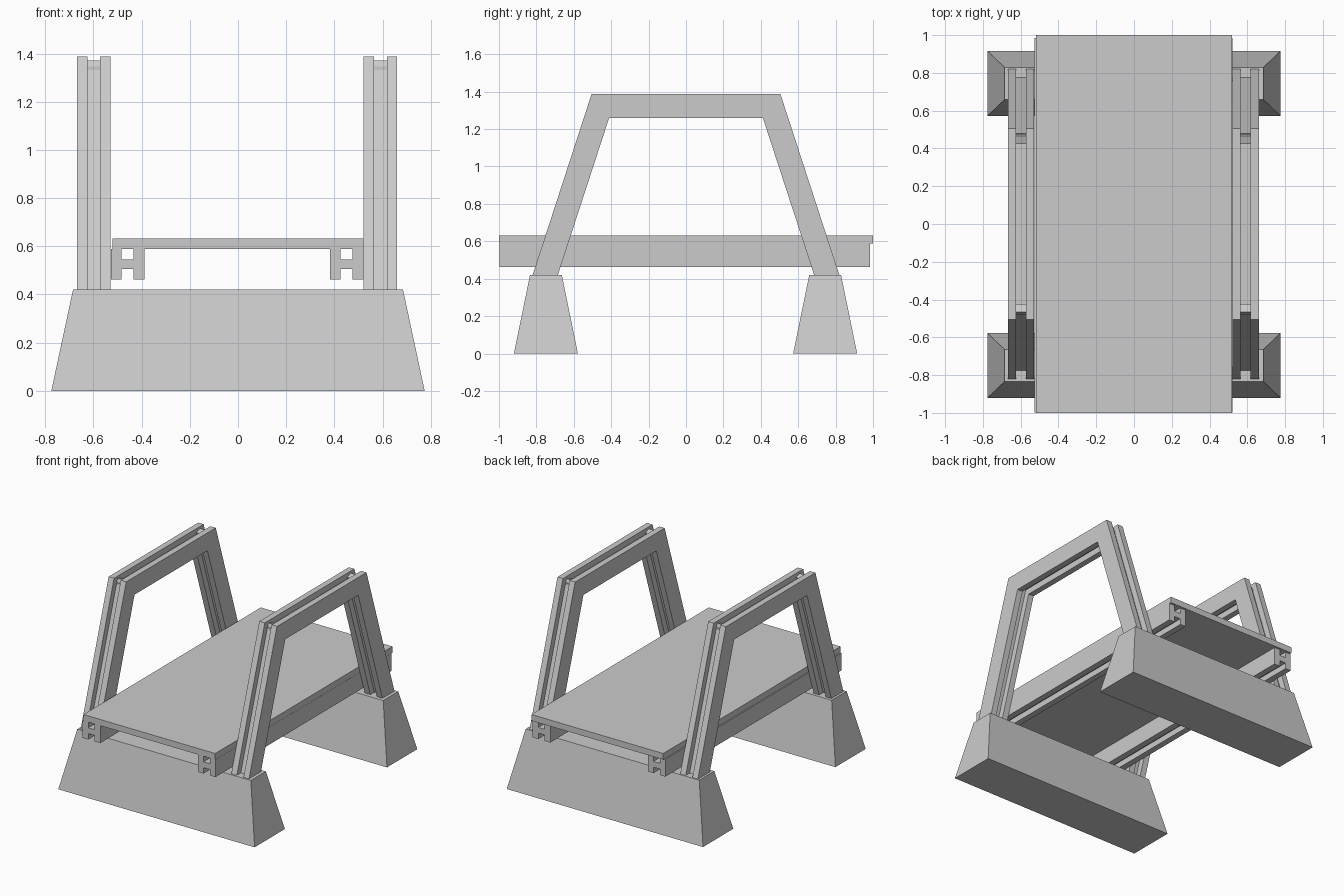
import bpy, bmesh
from mathutils import Vector

if "Cube" in bpy.data.objects:
    bpy.data.objects.remove(bpy.data.objects["Cube"])


def add_prism(bm, pts, axis, a, b):
    """Extrude a 2D profile along 'x' (pts are y,z) or 'y' (pts are x,z)."""
    def pos(p, t):
        return (t, p[0], p[1]) if axis == 'x' else (p[0], t, p[1])
    face = bm.faces.new([bm.verts.new(pos(p, a)) for p in pts])
    ext = bmesh.ops.extrude_face_region(bm, geom=[face])
    shift = Vector((b - a, 0, 0)) if axis == 'x' else Vector((0, b - a, 0))
    bmesh.ops.translate(bm, vec=shift,
                        verts=[g for g in ext['geom'] if isinstance(g, bmesh.types.BMVert)])


def finish(name, bm):
    bmesh.ops.recalc_face_normals(bm, faces=bm.faces[:])
    me = bpy.data.meshes.new(name)
    bm.to_mesh(me)
    bm.free()
    ob = bpy.data.objects.new(name, me)
    bpy.context.collection.objects.link(ob)
    return ob


# Tapered concrete piers
def pier(name, yc):
    bm = bmesh.new()
    bmesh.ops.create_cube(bm, size=1)
    for v in bm.verts:
        top = v.co.z > 0
        sx, sy = (0.685, 0.085) if top else (0.775, 0.171)
        v.co = ((1 if v.co.x > 0 else -1) * sx,
                yc + (1 if v.co.y > 0 else -1) * sy, 0.42 if top else 0)
    finish(name, bm)


pier("front_pier", -0.749)
pier("back_pier", 0.744)

# Deck slab
bm = bmesh.new()
add_prism(bm, [(-0.52, 0.588), (0.52, 0.588), (0.52, 0.632), (-0.52, 0.632)], 'y', -1, 1)
finish("deck", bm)


# H-section girders below the deck
def girder(name, x):
    x1, x2, x3 = x + 0.044, x + 0.094, x + 0.139
    z0, z1, z2, z3 = 0.463, 0.505, 0.546, 0.588
    bm = bmesh.new()
    add_prism(bm, [(x, z0), (x1, z0), (x1, z1), (x2, z1), (x2, z0), (x3, z0),
                   (x3, z3), (x2, z3), (x2, z2), (x1, z2), (x1, z3), (x, z3)],
              'y', -0.998, 0.985)
    finish(name, bm)


girder("left_girder", -0.527)
girder("right_girder", 0.382)


# H-section portal frames: two flange plates joined by webs
def frame(name, x):
    half = [(0.82, 0.42), (0.505, 1.387), (-0.505, 1.387), (-0.82, 0.42),
            (-0.685, 0.42), (-0.411, 1.26), (0.411, 1.26), (0.685, 0.42)]
    bm = bmesh.new()
    for a, b in ((x, x + 0.043), (x + 0.096, x + 0.139)):
        add_prism(bm, half, 'x', a, b)
    xa, xb = x + 0.043, x + 0.096
    add_prism(bm, [(-0.478, 1.304), (0.478, 1.304), (0.478, 1.346), (-0.478, 1.346)],
              'x', xa, xb)
    for s in (-1, 1):
        add_prism(bm, [(s * 0.775, 0.42), (s * 0.465, 1.372),
                       (s * 0.424, 1.358), (s * 0.73, 0.42)], 'x', xa, xb)
    finish(name, bm)


frame("left_frame", -0.668)
frame("right_frame", 0.522)
